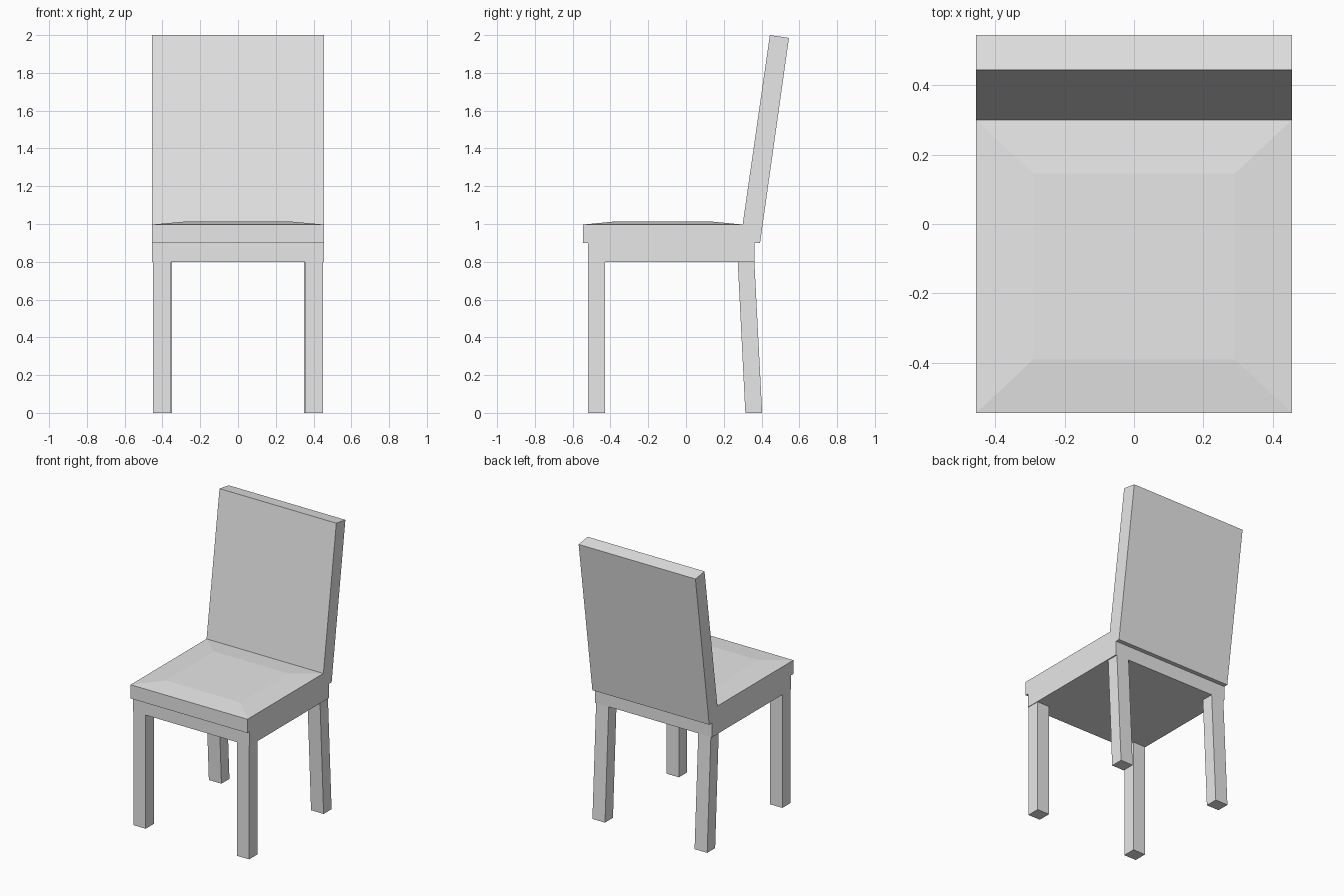
import bpy
import bmesh

cube = bpy.data.objects.get("Cube")
if cube:
    bpy.data.objects.remove(cube, do_unlink=True)

GREY = (0.8, 0.8, 0.8, 1.0)
mat = bpy.data.materials.new("light grey")
mat.use_nodes = True
mat.diffuse_color = GREY
mat.node_tree.nodes["Principled BSDF"].inputs["Base Color"].default_value = GREY


def finish(name, bm):
    bmesh.ops.recalc_face_normals(bm, faces=bm.faces)
    mesh = bpy.data.meshes.new(name)
    bm.to_mesh(mesh)
    bm.free()
    mesh.materials.append(mat)
    obj = bpy.data.objects.new(name, mesh)
    bpy.context.collection.objects.link(obj)
    return obj


def side_profile(name, points, x0, x1):
    """Extrude a (y, z) outline from x0 to x1."""
    bm = bmesh.new()
    face = bm.faces.new([bm.verts.new((x0, y, z)) for y, z in points])
    ext = bmesh.ops.extrude_face_region(bm, geom=[face])["geom"]
    verts = [v for v in ext if isinstance(v, bmesh.types.BMVert)]
    bmesh.ops.translate(bm, verts=verts, vec=(x1 - x0, 0, 0))
    return finish(name, bm)


W = 0.455

# Seat slab and leaning backrest share one outline
side_profile("seat_and_backrest",
             [(-0.545, 0.9), (0.392, 0.9), (0.545, 1.985),
              (0.444, 2.0), (0.3, 0.997), (-0.545, 0.997)], -W, W)

# Solid apron under the seat
side_profile("apron", [(-0.52, 0.8), (0.362, 0.8), (0.362, 0.9), (-0.52, 0.9)], -W, W)

# Shallow raised seat pad with sloping borders
bm = bmesh.new()
rings = []
for x, y0, y1, z in ((W, -0.545, 0.3, 0.997), (0.29, -0.39, 0.145, 1.012)):
    rings.append([bm.verts.new(p) for p in
                  ((-x, y0, z), (x, y0, z), (x, y1, z), (-x, y1, z))])
low, high = rings
bm.faces.new(high)
for i in range(4):
    j = (i + 1) % 4
    bm.faces.new((low[i], low[j], high[j], high[i]))
finish("seat_pad", bm)

# Straight front legs and raked back legs
for side, s in (("left", 1), ("right", -1)):
    side_profile("front_leg_" + side,
                 [(-0.52, 0), (-0.428, 0), (-0.428, 0.8), (-0.52, 0.8)],
                 s * 0.355, s * 0.451)
    side_profile("back_leg_" + side,
                 [(0.314, 0), (0.403, 0), (0.362, 0.8), (0.274, 0.8)],
                 s * 0.349, s * 0.447)
